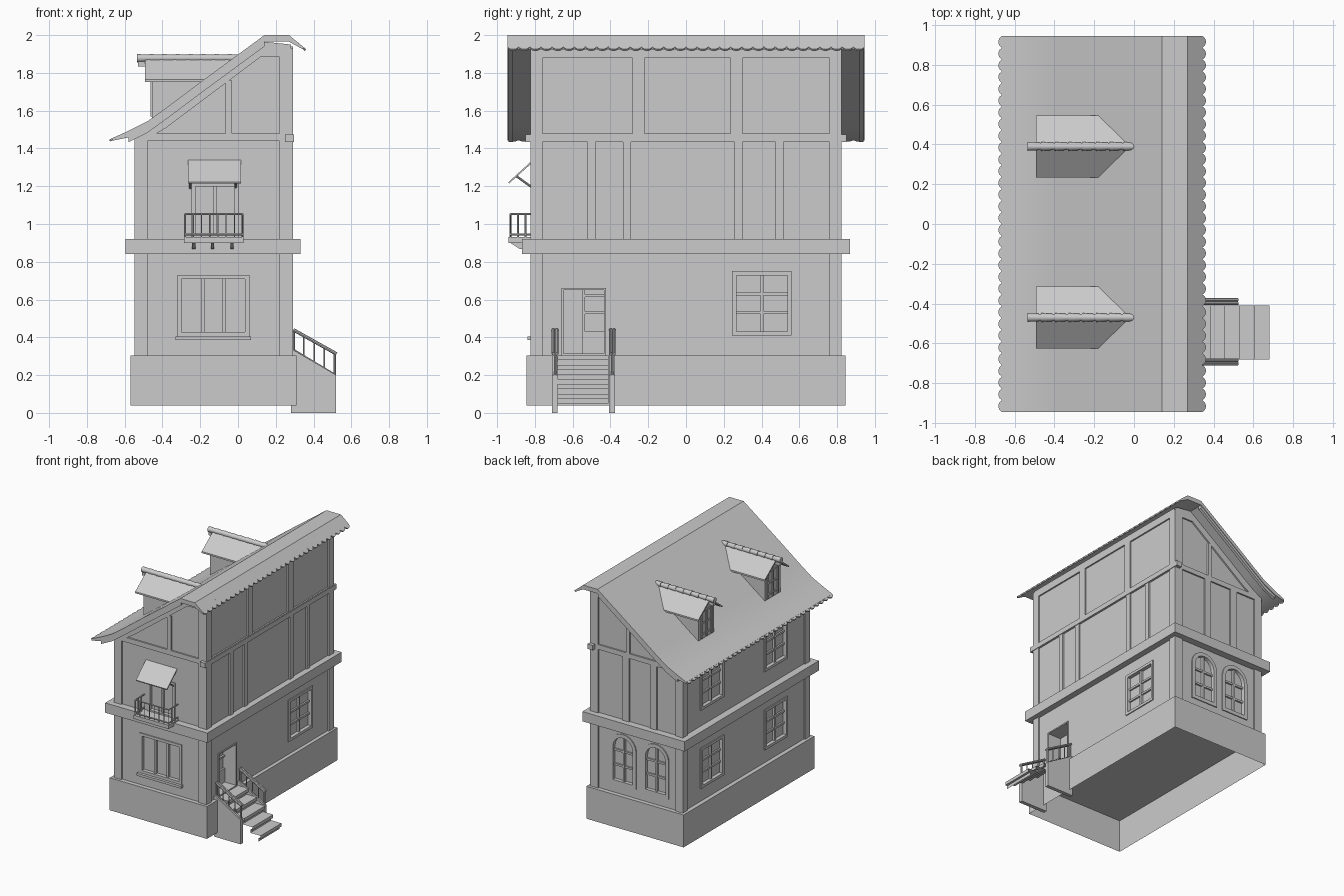
import bpy
import bmesh
from math import atan2, cos, sin, pi
from mathutils import Matrix, Vector

default_cube = bpy.data.objects.get("Cube")
if default_cube:
    bpy.data.objects.remove(default_cube)

plaster = bpy.data.materials.new("plain_grey")
plaster.use_nodes = True
grey = (0.6, 0.6, 0.6, 1)
plaster.diffuse_color = grey
plaster.node_tree.nodes["Principled BSDF"].inputs["Base Color"].default_value = grey

LEFT, RIGHT, DEPTH = -0.535, 0.28, 0.81      # wall planes
FLOOR, BAND, PLATE = 0.305, 0.92, 1.44       # storey heights
PROUD = 0.012                                # how far timber stands out


# Mesh helpers
def finish(name, bm, smooth=False):
    bmesh.ops.recalc_face_normals(bm, faces=bm.faces)
    mesh = bpy.data.meshes.new(name)
    bm.to_mesh(mesh)
    bm.free()
    mesh.materials.append(plaster)
    obj = bpy.data.objects.new(name, mesh)
    bpy.context.collection.objects.link(obj)
    bpy.ops.object.select_all(action='DESELECT')
    obj.select_set(True)
    bpy.context.view_layer.objects.active = obj
    if smooth:
        bpy.ops.object.shade_smooth_by_angle()
    return obj


def bridge(bm, a, b):
    for i in range(len(a)):
        j = (i + 1) % len(a)
        bm.faces.new((a[i], a[j], b[j], b[i]))


def loop(bm, points):
    return [bm.verts.new(p) for p in points]


def prism(bm, near, far):
    a, b = loop(bm, near), loop(bm, far)
    bridge(bm, a, b)
    bm.faces.new(a)
    bm.faces.new(b)


def box(bm, x0, x1, y0, y1, z0, z1):
    corners = ((x0, y0), (x1, y0), (x1, y1), (x0, y1))
    prism(bm, [(x, y, z0) for x, y in corners], [(x, y, z1) for x, y in corners])


def along_y(bm, profile, y0, y1):
    prism(bm, [(x, y0, z) for x, z in profile], [(x, y1, z) for x, z in profile])


def along_x(bm, profile, x0, x1):
    prism(bm, [(x0, y, z) for y, z in profile], [(x1, y, z) for y, z in profile])


def rod(bm, start, end, radius):
    start, end = Vector(start), Vector(end)
    axis = end - start
    place = Matrix.Translation((start + end) / 2) @ axis.to_track_quat('Z', 'Y').to_matrix().to_4x4()
    bmesh.ops.create_cone(bm, cap_ends=True, segments=8, radius1=radius, radius2=radius,
                          depth=axis.length, matrix=place)


# Wall coordinates: u runs along the wall, d outwards
def at(side, u, z, d):
    return {"front": (u, -DEPTH - d, z), "back": (u, DEPTH + d, z),
            "right": (RIGHT + d, u, z), "left": (LEFT - d, u, z)}[side]


def on_wall(bm, side, points, d0, d1):
    prism(bm, [at(side, u, z, d0) for u, z in points], [at(side, u, z, d1) for u, z in points])


def outline(u0, u1, z0, z1, arched=False):
    if not arched:
        return [(u0, z0), (u1, z0), (u1, z1), (u0, z1)]
    r, mid, steps = (u1 - u0) / 2, (u0 + u1) / 2, 12
    arc = [(mid + r * cos(pi * i / steps), z1 - r + r * sin(pi * i / steps)) for i in range(steps + 1)]
    return [(u0, z0), (u1, z0)] + arc


cutters = bmesh.new()


def window(name, side, u, width, z0, z1, cols, rows, trim=0.022, arched=False, depth=0.022):
    bm = bmesh.new()
    u0, u1 = u - width / 2, u + width / 2
    a0, a1, b0, b1 = u0 + trim, u1 - trim, z0 + trim, z1 - trim
    outer, inner = outline(u0, u1, z0, z1, arched), outline(a0, a1, b0, b1, arched)
    rings = [loop(bm, [at(side, p, q, d) for p, q in shape])
             for shape, d in ((outer, 0), (outer, 0.008), (inner, 0.008), (inner, -depth))]
    for first, second in zip(rings, rings[1:]):
        bridge(bm, first, second)
    bar = 0.008
    for i in range(1, cols):
        c = a0 + (a1 - a0) * i / cols
        on_wall(bm, side, outline(c - bar, c + bar, b0, b1), -depth, 0.018 - depth)
    for i in range(1, rows):
        c = b0 + (b1 - b0) * i / rows
        on_wall(bm, side, outline(a0, a1, c - bar, c + bar), -depth, 0.013 - depth)
    finish(name, bm)
    on_wall(cutters, side, inner, -depth, 0.05)


window("front_window", "front", -0.13, 0.38, 0.405, 0.73, 3, 1)
window("balcony_door", "front", -0.122, 0.25, 0.92, 1.22, 2, 1)
window("side_window", "right", 0.402, 0.315, 0.41, 0.75, 2, 3)
window("entrance_door", "right", -0.542, 0.235, FLOOR, 0.66, 2, 1, trim=0.01, depth=0.11)
for low, high in ((0.41, 0.74), (1.05, 1.4)):
    for u in (0.43, -0.395):
        window("left_window", "left", u, 0.3, low, high, 2, 3)
for u in (0, -0.295):
    window("arched_window", "back", u, 0.24, 0.38, 0.8, 2, 3, trim=0.03, arched=True)

# Sill, and the panel and glazing bars of the door
bm = bmesh.new()
on_wall(bm, "front", outline(-0.33, 0.07, 0.385, 0.405), 0, 0.03)
finish("window_sill", bm)
bm = bmesh.new()
on_wall(bm, "right", outline(-0.54, -0.435, FLOOR, 0.43), -0.11, -0.095)
for z in (0.53, 0.62):
    on_wall(bm, "right", outline(-0.54, -0.435, z - 0.007, z + 0.007), -0.11, -0.095)
finish("door_leaf", bm)

# Roof profile, shared by the walls and gable timbers
roof_top = [(-0.665, 1.455), (-0.58, 1.493), (-0.48, 1.543), (-0.38, 1.615),
            (-0.2, 1.75), (0.14, 2), (0.27, 2), (0.345, 1.938)]


def below_roof(drop):
    return [(x, z - drop) for x, z in roof_top]


# Walls with recessed openings
bm = bmesh.new()
along_y(bm, [(LEFT, FLOOR), (RIGHT, FLOOR), (RIGHT, 1.935)] + below_roof(0.035)[5:2:-1] + [(LEFT, 1.475)], -DEPTH, DEPTH)
cutter = finish("opening_cutter", cutters)
cutter.hide_render = True
walls = finish("walls", bm)
cut = walls.modifiers.new("openings", 'BOOLEAN')
cut.object, cut.operation, cut.solver = cutter, 'DIFFERENCE', 'EXACT'
bpy.ops.object.modifier_apply(modifier=cut.name)
bpy.data.objects.remove(cutter)

# Hollow plinth, open underneath
bm = bmesh.new()
box(bm, -0.57, 0.31, -0.845, 0.845, 0.04, FLOOR)
bmesh.ops.delete(bm, geom=[f for f in bm.faces if f.calc_center_median().z < 0.05], context='FACES_ONLY')
finish("plinth", bm)

# Horizontal beams
bm = bmesh.new()
box(bm, -0.595, 0.33, -0.868, 0.868, 0.84, BAND)
finish("storey_band", bm)
bm = bmesh.new()
box(bm, LEFT - PROUD, RIGHT + PROUD, -DEPTH - PROUD, DEPTH + PROUD, PLATE, 1.48)
box(bm, 0.25, 0.297, -0.85, 0.85, 1.435, 1.475)
on_wall(bm, "right", outline(-DEPTH, DEPTH, 1.88, 1.94), -0.01, PROUD)
finish("wall_plate_beams", bm)

# Corner posts and wall posts
bm = bmesh.new()
for s in (-1, 1):
    y0, y1 = sorted((s * 0.76, s * (DEPTH + PROUD)))
    box(bm, LEFT - PROUD, -0.48, y0, y1, FLOOR, PLATE)
    box(bm, 0.22, RIGHT + PROUD, y0, y1, FLOOR, 1.93)
for u in (-0.5, -0.312, 0.278, 0.495):
    on_wall(bm, "right", outline(u - 0.022, u + 0.022, BAND, PLATE), -0.01, PROUD)
for u in (-0.252, 0.268):
    on_wall(bm, "right", outline(u - 0.032, u + 0.032, 1.48, 1.88), -0.01, PROUD)
for u in (-0.03, -0.28):
    on_wall(bm, "back", outline(u - 0.03, u + 0.03, BAND, PLATE), -0.01, PROUD)
finish("timber_posts", bm)

# Gable rafters with the centre post, and verge boards under the overhang
bm = bmesh.new()
rafter = ([(LEFT, PLATE), (LEFT, 1.475)] + below_roof(0.035)[3:6] + [(RIGHT, 1.95), (RIGHT, 1.885), (0.12, 1.885)]
          + below_roof(0.105)[4:2:-1] + [(-0.43, 1.48)])
for side in ("front", "back"):
    on_wall(bm, side, rafter, -0.01, PROUD)
    on_wall(bm, side, outline(-0.065, -0.032, PLATE, 1.76), -0.01, PROUD)
    verge = below_roof(0.03)[1:6] + below_roof(0.06)[5:0:-1]
    on_wall(bm, side, verge, 0.105, 0.13)
finish("gable_timbers", bm)

# Roof, thin at the edge, with scalloped eaves
bm = bmesh.new()
thin = below_roof(0.014)
along_y(bm, roof_top + [thin[-1]] + below_roof(0.035)[-2:0:-1] + [thin[0]], -0.945, 0.945)
finish("main_roof", bm, smooth=True)
bm = bmesh.new()
count = 32
pitch = 1.89 / count
for edge, inner in ((roof_top[0], roof_top[1]), (roof_top[-1], roof_top[-2])):
    way = (Vector(inner) - Vector(edge)).normalized()
    tilt = -atan2(way.y, way.x) if way.x > 0 else -atan2(-way.y, -way.x)
    centre = Vector(edge) + way * 0.013
    for i in range(count):
        place = Matrix.Translation((centre.x, (i + 0.5) * pitch - 0.945, centre.y - 0.007))
        bmesh.ops.create_cone(bm, cap_ends=True, segments=14, radius1=pitch / 2, radius2=pitch / 2,
                              depth=0.011, matrix=place @ Matrix.Rotation(tilt, 4, 'Y'))
finish("eave_scallops", bm)

# Dormers
for mid in (-0.47, 0.39):
    bm = bmesh.new()
    along_x(bm, [(mid - 0.1, 1.53), (mid + 0.1, 1.53), (mid + 0.1, 1.785), (mid, 1.86), (mid - 0.1, 1.785)], -0.455, 0)
    for y in (-0.065, 0, 0.065):
        box(bm, -0.462, -0.45, mid + y - 0.008, mid + y + 0.008, 1.57, 1.79)
    for z in (1.6, 1.69, 1.785):
        box(bm, -0.461, -0.45, mid - 0.07, mid + 0.07, z - 0.007, z + 0.007)
    box(bm, -0.53, -0.4, mid - 0.014, mid + 0.014, 1.835, 1.86)
    finish("dormer_body", bm)
    bm = bmesh.new()
    along_x(bm, [(mid - 0.155, 1.765), (mid, 1.882), (mid + 0.155, 1.765), (mid + 0.155, 1.752),
                 (mid, 1.865), (mid - 0.155, 1.752)], -0.493, 0.01)
    finish("dormer_roof", bm)
    bm = bmesh.new()
    tiles = 8
    for i in range(tiles):
        length = 0.55 / tiles
        place = Matrix.Translation((-0.535 + (i + 0.5) * length, mid, 1.878)) @ Matrix.Rotation(pi / 2, 4, 'Y')
        bmesh.ops.create_cone(bm, cap_ends=True, segments=12, radius1=0.022, radius2=0.018, depth=length, matrix=place)
    finish("dormer_ridge_tiles", bm, smooth=True)

# Balcony slab, brackets and railing
bm = bmesh.new()
box(bm, -0.287, 0.03, -0.94, -DEPTH, 0.9, 0.93)
for x in (-0.235, -0.135, -0.032):
    along_x(bm, [(-DEPTH, 0.9), (-0.93, 0.9), (-0.88, 0.868), (-DEPTH, 0.868)], x - 0.009, x + 0.009)
finish("balcony_slab", bm)
bm = bmesh.new()
x0, x1, y = -0.28, 0.024, -0.93
for z in (0.945, 1.052):
    for start, end in (((x0, y), (x1, y)), ((x0, y), (x0, -DEPTH)), ((x1, y), (x1, -DEPTH))):
        rod(bm, (*start, z), (*end, z), 0.005)
spots = [(x0 + (x1 - x0) * i / 7, y) for i in range(8)]
spots += [(x, y + step * 0.04) for x in (x0, x1) for step in (1, 2)]
for px, py in spots:
    rod(bm, (px, py, 0.93), (px, py, 1.052), 0.005 if px in (x0, x1) else 0.003)
finish("balcony_railing", bm, smooth=True)

# Awning with braces
bm = bmesh.new()
along_x(bm, [(-DEPTH, 1.34), (-0.94, 1.222), (-0.937, 1.214), (-DEPTH, 1.328)], -0.266, 0.015)
for x in (-0.253, -0.012):
    rod(bm, (x, -0.9, 1.255), (x, -DEPTH, 1.19), 0.006)
finish("awning", bm)

# Entrance stairs: thin stepped sheet with nosings between cheek walls
bm = bmesh.new()
steps, z, half = 5, FLOOR, 0.0255
path = [(RIGHT, z)]
for i in range(steps):
    x = 0.31 + 0.37 * (i + 1) / steps
    path += [(x, z), (x, z - half), (x - 0.018, z - half), (x - 0.018, z - 2 * half)]
    z -= 2 * half
near, far = (loop(bm, [(px, y, pz) for px, pz in path]) for y in (-0.68, -0.41))
for i in range(len(path) - 1):
    bm.faces.new((near[i], near[i + 1], far[i + 1], far[i]))
finish("stair_steps", bm)
bm = bmesh.new()
for y in (-0.71, -0.407):
    along_y(bm, [(RIGHT, 0), (0.52, 0), (0.52, 0.2), (0.29, 0.335), (RIGHT, 0.335)], y, y + 0.03)
finish("stair_cheek_walls", bm)

# Paired handrails with balusters
bm = bmesh.new()
for y in (-0.693, -0.39):
    rod(bm, (0.293, y, 0.335), (0.518, y, 0.2), 0.005)
    for side in (-0.009, 0.009):
        rod(bm, (0.293, y + side, 0.44), (0.522, y + side, 0.312), 0.009)
    for i in range(5):
        t = i / 4
        x = 0.295 + 0.217 * t
        rod(bm, (x, y, 0.33 - 0.135 * t), (x, y, 0.438 - 0.126 * t), 0.007 if i in (0, 4) else 0.004)
finish("stair_railings", bm, smooth=True)
